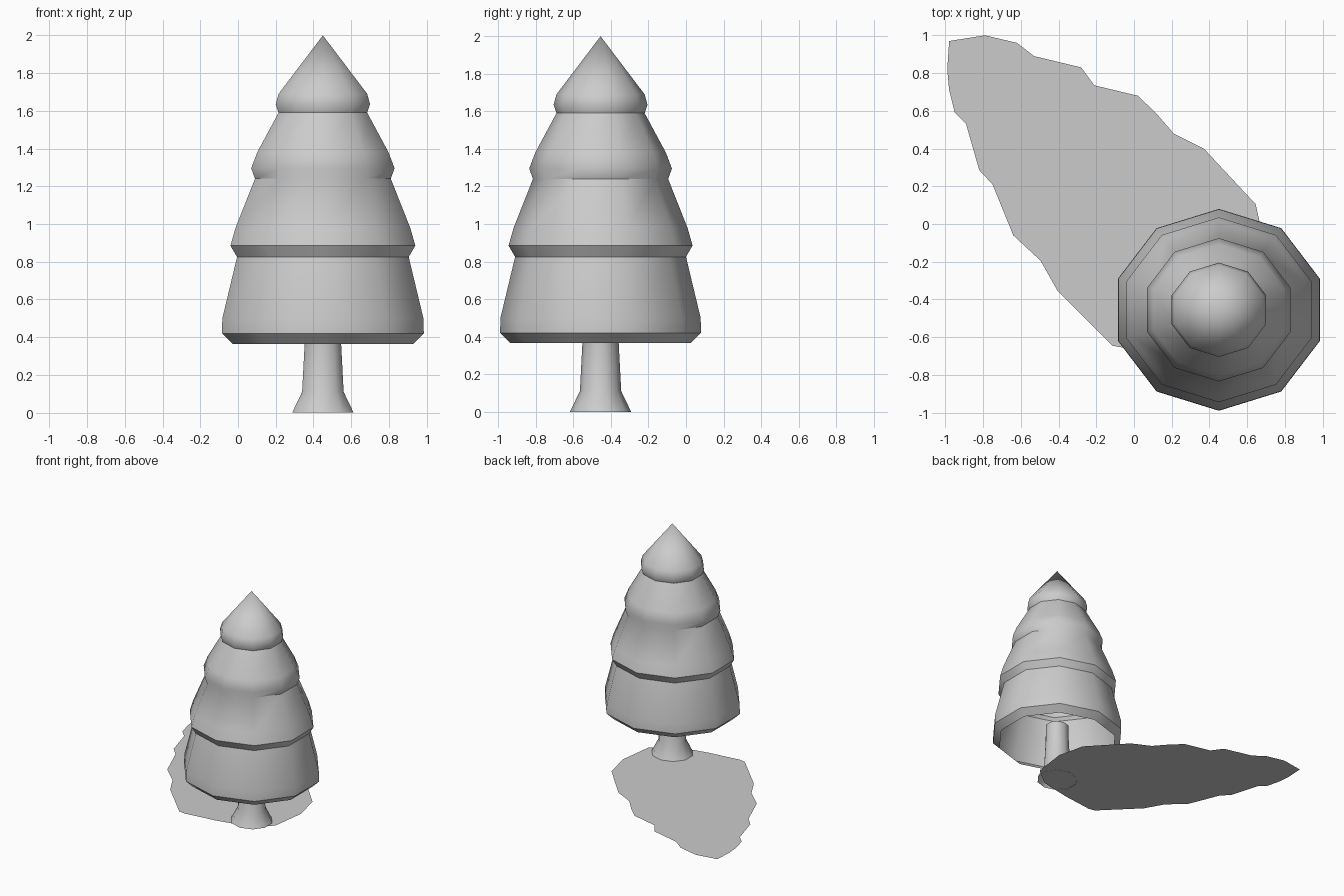
import bpy, bmesh, math

if "Cube" in bpy.data.objects:
    bpy.data.objects.remove(bpy.data.objects["Cube"])

CENTRE = (0.45, -0.455)
SIDES = 10


def make_object(name, bm, smooth=True):
    bmesh.ops.recalc_face_normals(bm, faces=bm.faces)
    mesh = bpy.data.meshes.new(name)
    bm.to_mesh(mesh)
    bm.free()
    obj = bpy.data.objects.new(name, mesh)
    bpy.context.collection.objects.link(obj)
    if smooth:
        bpy.ops.object.select_all(action='DESELECT')
        obj.select_set(True)
        bpy.context.view_layer.objects.active = obj
        bpy.ops.object.shade_smooth_by_angle(angle=math.radians(40))
    return obj


def lathe(name, profile, cap_top=False):
    """Revolve (radius, z) points around the tree axis; radius 0 ends in a tip."""
    bm = bmesh.new()
    stretch = 1 / math.cos(math.radians(18))  # equal extents in x and y
    rings = []
    for r, z in profile:
        if r == 0:
            rings.append([bm.verts.new((*CENTRE, z))])
            continue
        ring = []
        for i in range(SIDES):
            a = math.pi / 2 + i * math.tau / SIDES
            ring.append(bm.verts.new((CENTRE[0] + r * stretch * math.cos(a),
                                      CENTRE[1] + r * math.sin(a), z)))
        rings.append(ring)
    for low, high in zip(rings, rings[1:]):
        for i in range(SIDES):
            j = (i + 1) % SIDES
            if len(high) == 1:
                bm.faces.new((low[i], low[j], high[0]))
            else:
                bm.faces.new((low[i], low[j], high[j], high[i]))
    if cap_top:
        bm.faces.new(rings[-1])
    return make_object(name, bm)


# foliage: one hollow shell with four stepped tiers, open underneath
lathe("foliage", [
    (0.48, 0.365), (0.535, 0.42), (0.533, 0.50),
    (0.455, 0.825), (0.49, 0.885), (0.463, 0.98),
    (0.36, 1.24), (0.38, 1.295), (0.348, 1.38),
    (0.235, 1.59), (0.25, 1.635), (0.235, 1.69), (0, 2.0)])

# trunk with flared foot
lathe("trunk", [(0.163, 0), (0.11, 0.11), (0.097, 0.36), (0.093, 0.51)], cap_top=True)

# flat shadow on the ground
outline = [
    (-.98, .97), (-.79, 1.0), (-.62, .96), (-.53, .89), (-.28, .83), (-.21, .735),
    (.02, .68), (.115, .59), (.21, .48), (.37, .40), (.645, .105), (.665, .015),
    (.70, -.13), (.66, -.43), (.50, -.56), (.22, -.62), (-.06, -.655), (-.115, -.645),
    (-.405, -.355), (-.495, -.195), (-.64, -.06), (-.75, .21), (-.82, .285),
    (-.89, .53), (-.95, .59), (-.98, .71), (-.99, .82)]
bm = bmesh.new()
face = bm.faces.new([bm.verts.new((x, y, 0.002)) for x, y in reversed(outline)])
bm.normal_update()
if face.normal.z < 0:
    face.normal_flip()
mesh = bpy.data.meshes.new("ground_shadow")
bm.to_mesh(mesh)
bm.free()
bpy.context.collection.objects.link(bpy.data.objects.new("ground_shadow", mesh))
